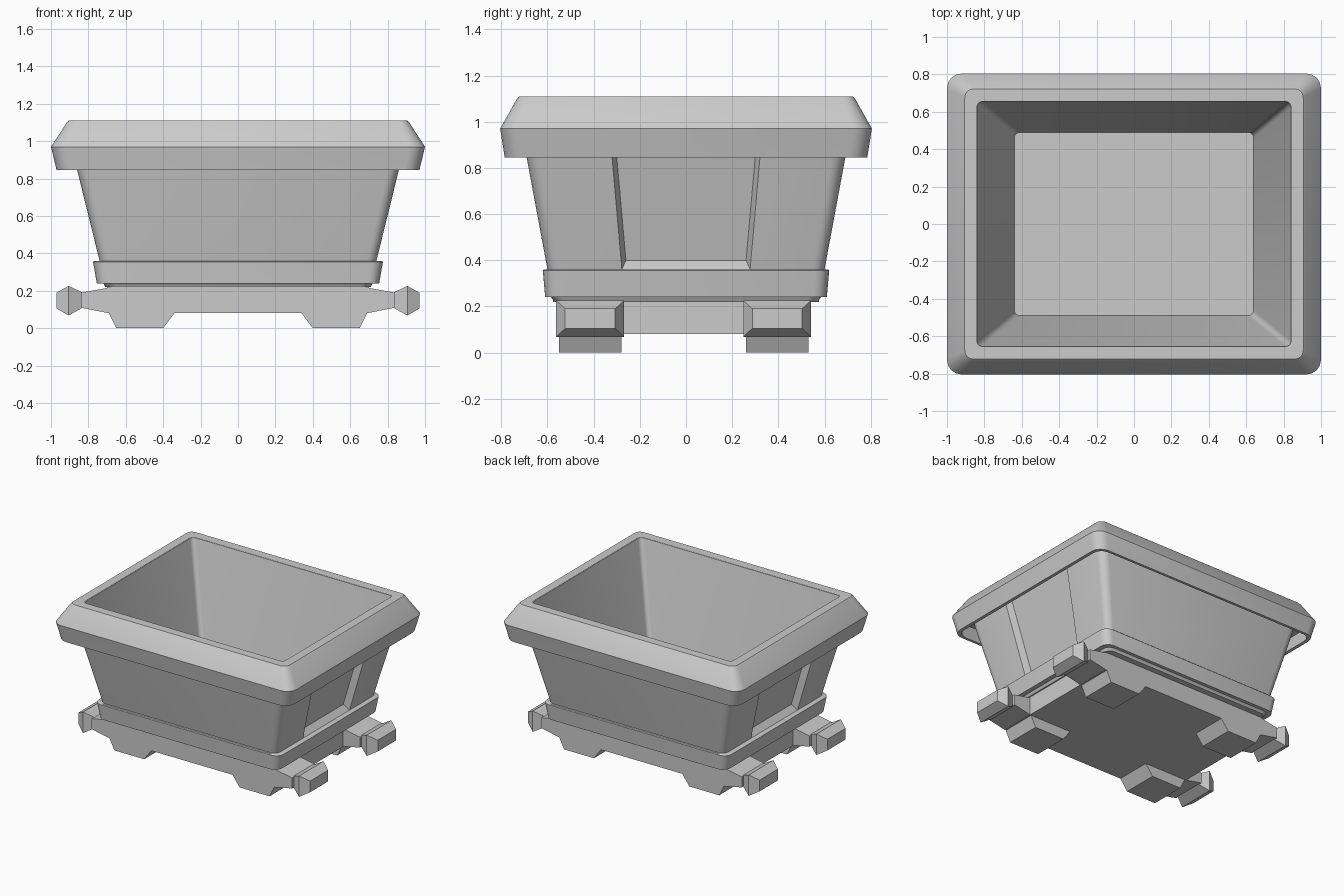
import bpy, bmesh, math
from mathutils import Vector

if "Cube" in bpy.data.objects:
    bpy.data.objects.remove(bpy.data.objects["Cube"])


def finish(name, bm, smooth=True):
    bmesh.ops.recalc_face_normals(bm, faces=bm.faces)
    me = bpy.data.meshes.new(name)
    bm.to_mesh(me)
    bm.free()
    ob = bpy.data.objects.new(name, me)
    bpy.context.collection.objects.link(ob)
    if smooth:
        shade(ob)
    return ob


def activate(ob):
    bpy.ops.object.select_all(action='DESELECT')
    ob.select_set(True)
    bpy.context.view_layer.objects.active = ob


def shade(ob):
    activate(ob)
    bpy.ops.object.shade_smooth_by_angle(angle=math.radians(32))


def rounded_ring(hx, hy, z, r, seg=4):
    pts = []
    for k, (sx, sy) in enumerate([(1, 1), (-1, 1), (-1, -1), (1, -1)]):
        for i in range(seg + 1):
            a = math.pi / 2 * (k + i / seg)
            pts.append(Vector((sx * (hx - r) + r * math.cos(a),
                               sy * (hy - r) + r * math.sin(a), z)))
    return pts


def loft(bm, rings, cap_start=False, cap_end=False):
    vs = [[bm.verts.new(p) for p in ring] for ring in rings]
    n = len(vs[0])
    for a, b in zip(vs, vs[1:]):
        for i in range(n):
            j = (i + 1) % n
            bm.faces.new((a[i], a[j], b[j], b[i]))
    if cap_start:
        bm.faces.new(vs[0][::-1])
    if cap_end:
        bm.faces.new(vs[-1])


def tub_part(name, profile, caps=False, smooth=True):
    bm = bmesh.new()
    loft(bm, [rounded_ring(*p) for p in profile], caps, caps)
    return finish(name, bm, smooth)


# Hollow tub: outside up, over the lip, down to the floor
tub = tub_part("tub_body", [
    (.705, .575, .22, .05), (.74, .60, .36, .05), (.86, .69, .845, .06),
    (.89, .71, .97, .06), (.88, .69, 1.105, .05), (.84, .655, 1.105, .03),
    (.64, .49, .28, .03)], caps=True, smooth=False)

# Recessed panels in the two end walls
for s in (1, -1):
    bm = bmesh.new()
    bottom = [(.80, -.304, .30), (.80, .304, .30), (.70, .26, .40), (.70, -.26, .40)]
    top = [(.94, -.352, .96), (.94, .352, .96), (.84, .31, .96), (.84, -.31, .96)]
    loft(bm, [[(s * x, y, z) for x, y, z in q] for q in (bottom, top)], True, True)
    cutter = finish("panel_cutter", bm, False)
    cutter.hide_render = True
    mod = tub.modifiers.new("panel", 'BOOLEAN')
    mod.operation = 'DIFFERENCE'
    mod.solver = 'EXACT'
    mod.object = cutter
    activate(tub)
    bpy.ops.object.modifier_apply(modifier=mod.name)
    bpy.data.objects.remove(cutter)
shade(tub)

# Overhanging rim with a hollow skirt
tub_part("rim", [
    (.875, .70, .95, .06), (.96, .77, .95, .07), (.945, .765, .845, .07),
    (.97, .785, .845, .08), (1.0, .805, .97, .08), (.915, .732, 1.10, .05),
    (.905, .722, 1.11, .045), (.84, .655, 1.11, .03)])

# Band around the foot of the tub
tub_part("base_band", [
    (.67, .54, .22, .05), (.71, .57, .22, .05), (.72, .585, .24, .05),
    (.755, .61, .24, .06), (.775, .62, .355, .06), (.765, .615, .36, .06),
    (.69, .56, .36, .05)])

# Chassis plate
bm = bmesh.new()
y0, y1 = -.55, .53
loft(bm, [[(-.70, y0, z), (.70, y0, z), (.70, y1, z), (-.70, y1, z)]
          for z in (.08, .22)], True, True)
finish("chassis_plate", bm, False)

# Side rails with feet, and flared buffers at each end
half = [(.34, .08), (.40, 0), (.65, 0), (.69, .08), (.84, .11), (.84, .19), (.70, .215)]
outline = half + [(-x, z) for x, z in reversed(half)]
for side, yc in (("front", -.415), ("back", .395)):
    bm = bmesh.new()
    loft(bm, [[(x, yc + d, z) for x, z in outline] for d in (-.136, .136)], True, True)
    finish(side + "_rail", bm, False)
    for end, s in (("left", -1), ("right", 1)):
        bm = bmesh.new()
        rings = []
        for x, hy, za, zb in ((.83, .11, .11, .19), (.905, .147, .068, .226),
                              (.97, .108, .105, .19)):
            rings.append([(s * x, yc - hy, za), (s * x, yc + hy, za),
                          (s * x, yc + hy, zb), (s * x, yc - hy, zb)])
        loft(bm, rings, True, True)
        finish(f"{side}_{end}_buffer", bm, False)
